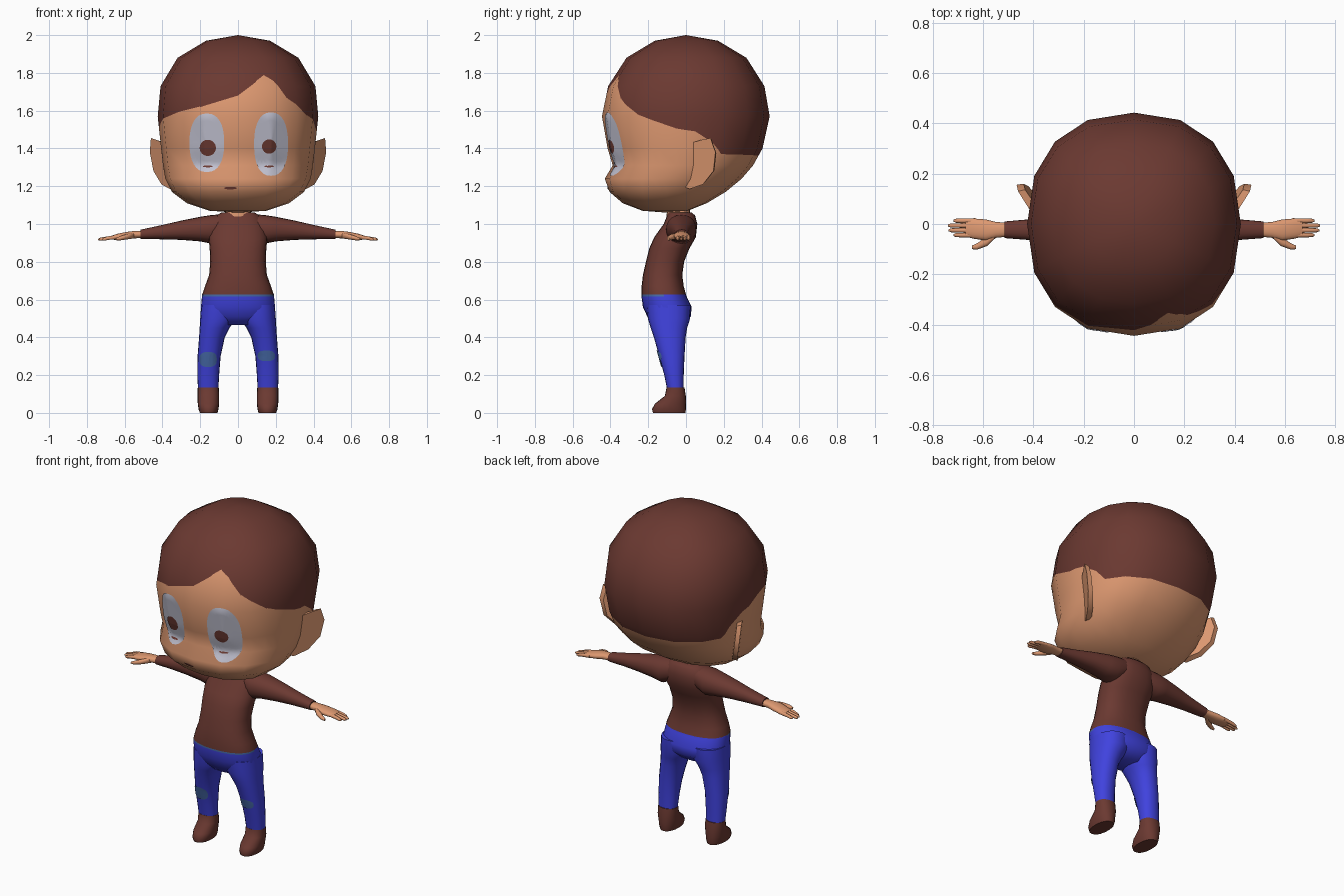
import bpy, bmesh, math
from mathutils import Vector
from mathutils.bvhtree import BVHTree
from mathutils.interpolate import poly_3d_calc

if "Cube" in bpy.data.objects:
    bpy.data.objects.remove(bpy.data.objects["Cube"])


def material(name, r, g, b):
    m = bpy.data.materials.new(name)
    m.diffuse_color = (r, g, b, 1)
    m.use_nodes = True
    m.node_tree.nodes["Principled BSDF"].inputs["Base Color"].default_value = m.diffuse_color
    return m


BROWN = material("brown", 0.147, 0.041, 0.031)
SKIN = material("skin", 0.73, 0.318, 0.165)
BLUE = material("denim blue", 0.051, 0.055, 0.73)
PATCH = material("faded denim", 0.064, 0.147, 0.40)
WHITE = material("eye white", 0.54, 0.54, 0.64)


def ring(axis, pos, a0, a1, b0, b1, n, p=1.0):
    """Rounded cross-section: spans a and b are x,y (axis z) or y,z (axis x)."""
    pts = []
    for i in range(n):
        t = 2 * math.pi * i / n
        c, s = math.cos(t), math.sin(t)
        a = (a0 + a1) / 2 + (a1 - a0) / 2 * math.copysign(abs(c) ** p, c)
        b = (b0 + b1) / 2 + (b1 - b0) / 2 * math.copysign(abs(s) ** p, s)
        pts.append((a, b, pos) if axis == 'z' else (pos, a, b))
    return pts


def skin_rings(rings, side=1, poles=None):
    """Bridge rings into a closed bmesh; ends get poles or flat caps."""
    bm = bmesh.new()
    rows = [[bm.verts.new((x * side, y, z)) for x, y, z in r] for r in rings]
    n = len(rows[0])
    for r0, r1 in zip(rows, rows[1:]):
        for i in range(n):
            bm.faces.new((r0[i], r0[(i + 1) % n], r1[(i + 1) % n], r1[i]))
    for k, row in enumerate((rows[0], rows[-1])):
        if poles:
            tip = bm.verts.new(poles[k])
            for i in range(n):
                bm.faces.new((row[i], row[(i + 1) % n], tip))
        else:
            bm.faces.new(row)
    bmesh.ops.recalc_face_normals(bm, faces=bm.faces)
    return bm


def finish(name, bm, mats, smooth=50):
    me = bpy.data.meshes.new(name)
    bm.to_mesh(me)
    ob = bpy.data.objects.new(name, me)
    bpy.context.collection.objects.link(ob)
    for m in mats:
        me.materials.append(m)
    if smooth:
        bpy.ops.object.select_all(action='DESELECT')
        ob.select_set(True)
        bpy.context.view_layer.objects.active = ob
        bpy.ops.object.shade_smooth_by_angle(angle=math.radians(smooth))
    return ob


def loft(name, axis, rows, mat, side=1, n=20, p=0.9):
    bm = skin_rings([ring(axis, *r, n, p) for r in rows], side)
    tree = BVHTree.FromBMesh(bm)
    finish(name, bm, [mat])
    return tree


def plate(name, tree, cx, cz, rx, rz, mat, lift=0.005, p=1.0):
    """Thin painted detail, projected from the front onto a surface."""
    bm = bmesh.new()
    rings = []
    for k in range(1, 9):
        row = []
        for x, z, _ in ring('z', 0, cx - rx * k / 8, cx + rx * k / 8,
                            cz - rz * k / 8, cz + rz * k / 8, 32, p):
            hit = tree.ray_cast(Vector((x, -2, z)), Vector((0, 1, 0)))[0]
            row.append(bm.verts.new((x, (hit.y if hit else -0.05) - lift, z)))
        rings.append(row)
    bm.faces.new(rings[0])
    for r0, r1 in zip(rings, rings[1:]):
        for i in range(32):
            j = (i + 1) % 32
            bm.faces.new((r0[i], r0[j], r1[j], r1[i]))
    bm.normal_update()
    if sum(f.normal.y for f in bm.faces) > 0:
        bmesh.ops.reverse_faces(bm, faces=bm.faces)
    finish(name, bm, [mat])


# Head: low-poly rings (z, half width, front, back)
HEAD = [(1.97, .17, -.165, .17), (1.88, .32, -.315, .32), (1.73, .41, -.412, .415),
        (1.57, .425, -.445, .443), (1.40, .407, -.415, .405), (1.31, .397, -.388, .355),
        (1.24, .385, -.43, .295), (1.17, .35, -.405, .21), (1.11, .27, -.335, .11),
        (1.07, .15, -.23, .01)]
bm = skin_rings([ring('z', z, -w, w, f, b, 16, 0.87) for z, w, f, b in HEAD],
                poles=[(0, 0, 2.0), (0, -.1, 1.06)])
bm.normal_update()
base = bm.copy()
base.faces.ensure_lookup_table()
head_tree = BVHTree.FromBMesh(base)

# Hairline: (angle from the front towards +x, height), cut into the head
HAIRLINE = [(-180, 1.36), (-117, 1.37), (-110, 1.43), (-97, 1.49), (-76, 1.54), (-27, 1.62),
            (0, 1.68), (14, 1.755), (21, 1.79), (28, 1.755), (37, 1.665), (56, 1.575),
            (83, 1.505), (97, 1.49), (110, 1.43), (117, 1.37), (180, 1.36)]


def cut(faces, co, no):
    geom = set(faces)
    for f in faces:
        geom.update(f.edges)
        geom.update(f.verts)
    bmesh.ops.bisect_plane(bm, geom=list(geom), dist=0.001, plane_co=co, plane_no=no)


def wedge(a0, a1):
    out = []
    for f in bm.faces:
        c = f.calc_center_median()
        if a0 <= math.degrees(math.atan2(c.x, -c.y)) <= a1:
            out.append(f)
    return out


for a, _ in HAIRLINE[1:]:
    t = math.radians(a)
    cut(bm.faces[:], (0, 0, 0), (math.cos(t), math.sin(t), 0))
for (a0, z0), (a1, z1) in zip(HAIRLINE, HAIRLINE[1:]):
    o = Vector((0, 0, (z0 + z1) / 2))
    p0, p1 = (Vector((.42 * math.sin(math.radians(a)), -.42 * math.cos(math.radians(a)), z)) - o
              for a, z in ((a0, z0), (a1, z1)))
    no = p0.cross(p1).normalized()
    no = -no if no.z < 0 else no
    cut(wedge(a0, a1), o, no)
    for f in wedge(a0, a1):
        f.material_index = int((f.calc_center_median() - o).dot(no) > 0)
for f in bm.faces:
    f.smooth = True
head = finish("head_and_hair", bm, [SKIN, BROWN], smooth=None)

# Keep the soft shading of the uncut head
normals = []
for v in head.data.vertices:
    co, _, idx, _ = head_tree.find_nearest(v.co)
    fv = base.faces[idx].verts
    w = poly_3d_calc([q.co for q in fv], co)
    normals.append(sum((q.normal * k for q, k in zip(fv, w)), Vector()).normalized())
head.data.normals_split_custom_set_from_vertices(normals)

# Eyes, pupils, small marks below the eyes, mouth
for side, cx, cz, rx, rz, px, pz, pr in (("right", -.165, 1.43, .092, .155, -.16, 1.403, .043),
                                         ("left", .175, 1.423, .09, .168, .165, 1.41, .038)):
    plate(side + "_eye", head_tree, cx, cz, rx, rz, WHITE, 0.005, 0.85)
    plate(side + "_pupil", head_tree, px, pz, pr, pr, BROWN, 0.009)
    plate(side + "_eye_mark", head_tree, px, 1.305, .026, .005, BROWN, 0.009)
plate("mouth", head_tree, -.04, 1.19, .034, .007, BROWN, 0.005)

# Neck
loft("neck", 'z', [(1.03, -.075, .075, -.103, .02), (1.10, -.06, .06, -.10, .02)], SKIN)

# Torso and hips in one loft: (z, half width, front, back), coloured by height
BODY = [(1.062, .085, -.095, .03), (1.045, .115, -.1, .048), (1.0, .145, -.118, .06),
        (.93, .156, -.168, .052), (.87, .15, -.195, .018), (.80, .147, -.212, -.01),
        (.73, .153, -.228, -.02), (.67, .175, -.235, -.012), (.626, .19, -.236, 0),
        (.617, .191, -.236, .003), (.56, .196, -.228, .03), (.51, .19, -.205, .025),
        (.465, .10, -.165, -.02)]
bm = skin_rings([ring('z', z, -w, w, f, b, 24, 0.85) for z, w, f, b in BODY])
for f in bm.faces:
    c = f.calc_center_median()
    f.material_index = 0 if c.z > .626 else 2 if c.z > .617 and c.y < -.12 else 1
finish("torso_and_hips", bm, [BROWN, BLUE, PATCH])

# Ear outline in (y, z)
EAR = [(-.02, 1.20), (.03, 1.43), (.08, 1.445), (.13, 1.455), (.156, 1.38),
       (.145, 1.28), (.09, 1.21), (.02, 1.185)]

for side, s in (("left", 1), ("right", -1)):
    # Ears: slanted flaps
    outer = [(.35 + .6 * y + .13 * (z - 1.2), y, z) for y, z in EAR]
    inner = [(x - .028, .06 + (y - .06) * .92 + .012, 1.32 + (z - 1.32) * .92) for x, y, z in outer]
    finish(side + "_ear", skin_rings([outer, inner], s), [SKIN], 35)

    # Sleeve: (x, y span, z span)
    loft(side + "_sleeve", 'x', [
        (.08, -.09, .045, .93, 1.052), (.145, -.105, .055, .897, 1.047), (.20, -.095, .05, .908, 1.038),
        (.30, -.08, .035, .916, 1.018), (.40, -.065, .02, .919, .995), (.515, -.056, .01, .921, .97)],
        BROWN, s)
    # Hand, fingers and thumb
    loft(side + "_hand", 'x', [
        (.50, -.05, .005, .926, .964), (.55, -.055, .008, .924, .963), (.59, -.066, .018, .919, .958),
        (.64, -.058, .022, .915, .948), (.67, -.05, .018, .918, .938)], SKIN, s)
    for i, (y, tip) in enumerate(((.013, .718), (-.006, .74), (-.025, .737), (-.044, .718))):
        loft(f"{side}_finger_{i + 1}", 'x', [
            (.63, y - .01, y + .01, .922, .943), (.69, y - .009, y + .009, .915, .935),
            (tip - .01, y - .008, y + .008, .911, .928), (tip, y - .004, y + .004, .914, .922)],
            SKIN, s, 10)
    loft(side + "_thumb", 'x', [
        (.55, -.055, -.02, .924, .955), (.585, -.088, -.05, .919, .948), (.625, -.102, -.077, .913, .935),
        (.645, -.1, -.086, .914, .926)], SKIN, s, 12)

    # Trouser leg: (z, x span, y span), with a knee patch
    leg = loft(side + "_trouser_leg", 'z', [
        (.57, .01, .195, -.21, .024), (.50, .01, .2, -.202, .022), (.45, .045, .203, -.187, .006),
        (.40, .07, .206, -.17, -.002), (.30, .092, .214, -.142, -.008), (.20, .10, .215, -.115, -.012),
        (.125, .104, .212, -.1, -.012)], BLUE, s)
    cx, cz, rz = (.15, .302, .028) if s > 0 else (-.158, .283, .04)
    plate(side + "_knee_patch", leg, cx, cz, .046, rz, PATCH, 0.005, 0.75)

    # Shoe
    loft(side + "_shoe", 'z', [
        (.135, .102, .213, -.103, -.008), (.09, .10, .214, -.112, -.001), (.048, .10, .213, -.165, 0),
        (.02, .103, .209, -.18, 0), (0, .109, .202, -.175, -.004)], BROWN, s)
base.free()
